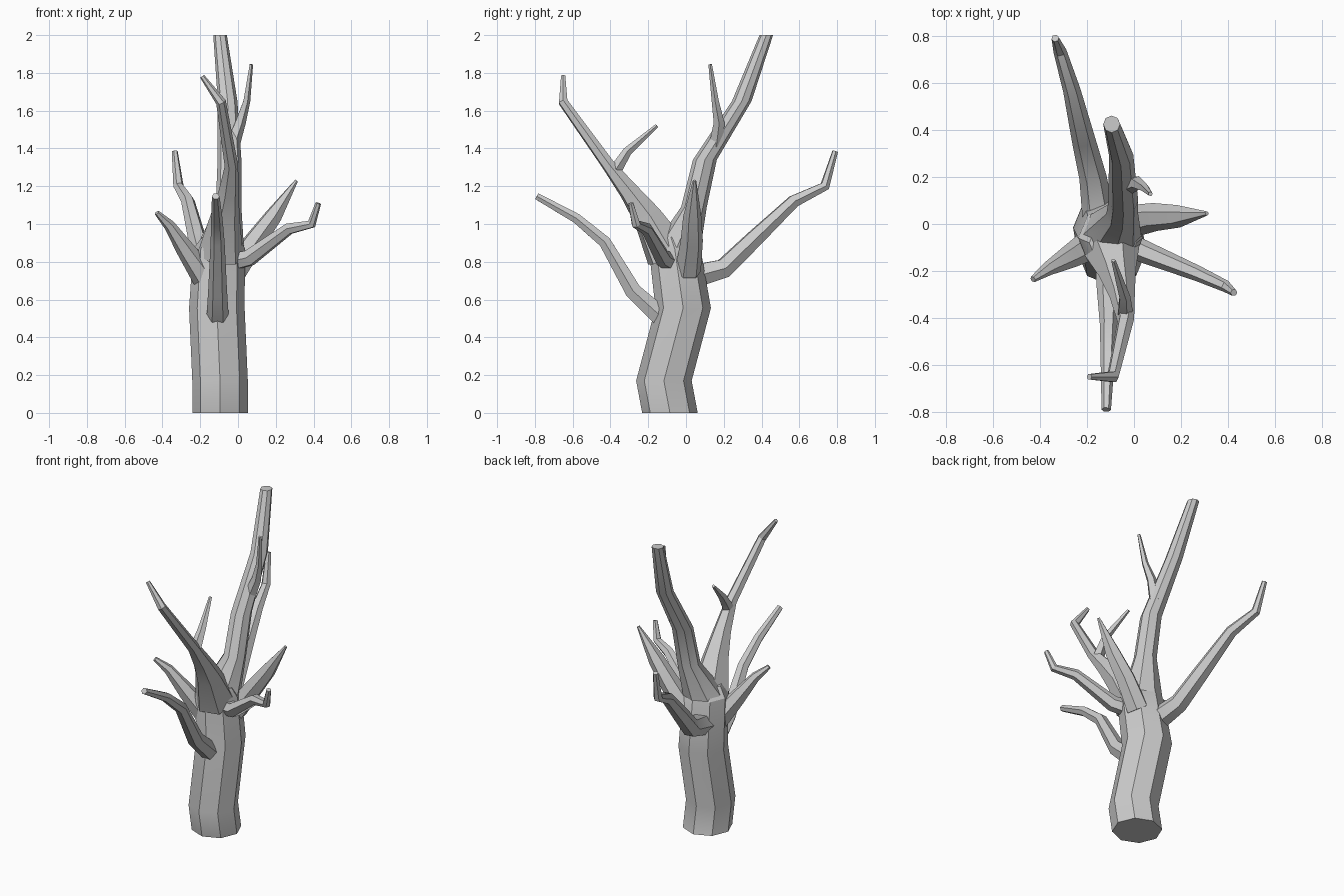
import bpy, bmesh
from math import cos, sin, pi, radians
from mathutils import Vector

if "Cube" in bpy.data.objects:
    bpy.data.objects.remove(bpy.data.objects["Cube"])


def limb(name, points, sides=6, flat=False):
    """Faceted tapering tube through (x, y, z, radius) points; flat keeps rings level."""
    pos = [Vector(p[:3]) for p in points]
    bm = bmesh.new()
    rings = []
    prev = u = None
    for i, c in enumerate(pos):
        if flat:
            u, v = Vector((1, 0, 0)), Vector((0, 1, 0))
        else:
            t = Vector((0, 0, 0))
            if i > 0:
                t += (c - pos[i - 1]).normalized()
            if i < len(pos) - 1:
                t += (pos[i + 1] - c).normalized()
            t.normalize()
            if prev is None:
                u = t.cross(Vector((0, 0, 1))).normalized()
            else:
                u = prev.rotation_difference(t) @ u
            v = t.cross(u)
            prev = t
        r = points[i][3]
        rings.append([bm.verts.new(c + r * (cos(2 * pi * k / sides) * u + sin(2 * pi * k / sides) * v))
                      for k in range(sides)])
    for a, b in zip(rings, rings[1:]):
        for k in range(sides):
            j = (k + 1) % sides
            bm.faces.new((a[k], a[j], b[j], b[k]))
    bm.faces.new(rings[0][::-1])
    bm.faces.new(rings[-1])
    bmesh.ops.recalc_face_normals(bm, faces=bm.faces)
    mesh = bpy.data.meshes.new(name)
    bm.to_mesh(mesh)
    bm.free()
    obj = bpy.data.objects.new(name, mesh)
    bpy.context.collection.objects.link(obj)
    # Soft bends along the length, crisp edges around the section
    bpy.ops.object.select_all(action='DESELECT')
    obj.select_set(True)
    bpy.context.view_layer.objects.active = obj
    bpy.ops.object.shade_smooth_by_angle(angle=radians(32))
    return obj


# Trunk with a bend, closing in at the fork
limb("trunk", [(-.095, -.085, 0, .147), (-.095, -.117, .17, .147), (-.112, -.015, .555, .147),
               (-.1, -.06, .87, .137), (-.09, -.08, .93, .10)], 8, True)

# Two main limbs out of the fork
limb("rear_limb", [(-.098, -.055, .86, .13), (-.05, .042, 1.09, .068),
                   (-.045, .10, 1.34, .063), (-.055, .295, 1.65, .052), (-.095, .425, 2.0, .036)], 8, True)
limb("front_limb", [(-.095, -.095, .84, .125), (-.07, -.205, 1.04, .08), (-.05, -.30, 1.17, .055),
                    (-.035, -.41, 1.31, .036), (-.09, -.65, 1.645, .027), (-.19, -.65, 1.782, .013)])

# Twigs growing from the main limbs
limb("rear_limb_twig", [(-.03, .16, 1.42, .04), (.012, .175, 1.54, .03),
                        (.045, .155, 1.65, .02), (.07, .128, 1.845, .01)], 5)
limb("front_limb_twig", [(-.04, -.37, 1.29, .035), (-.04, -.31, 1.385, .025), (-.088, -.155, 1.52, .01)], 5)

# Branches around the trunk
limb("back_branch", [(-.15, .03, .72, .07), (-.175, .20, .765, .058), (-.215, .36, .92, .05),
                     (-.265, .57, 1.12, .037), (-.315, .735, 1.2, .028), (-.335, .79, 1.385, .016)])
limb("front_branch", [(-.108, -.11, .49, .06), (-.108, -.28, .645, .05), (-.108, -.43, .905, .037),
                      (-.112, -.58, 1.03, .03), (-.118, -.79, 1.147, .02)])
limb("right_front_branch", [(-.03, -.085, .80, .05), (.06, -.125, .82, .047), (.27, -.21, .975, .033),
                            (.39, -.265, 1.0, .025), (.425, -.292, 1.11, .015)])
limb("right_branch", [(-.02, .01, .75, .07), (.09, .03, .91, .06), (.19, .033, 1.045, .048),
                      (.31, .045, 1.23, .009)])
limb("left_branch", [(-.165, -.075, .70, .07), (-.275, -.14, .86, .05), (-.365, -.19, .995, .03),
                     (-.43, -.235, 1.06, .014)])
